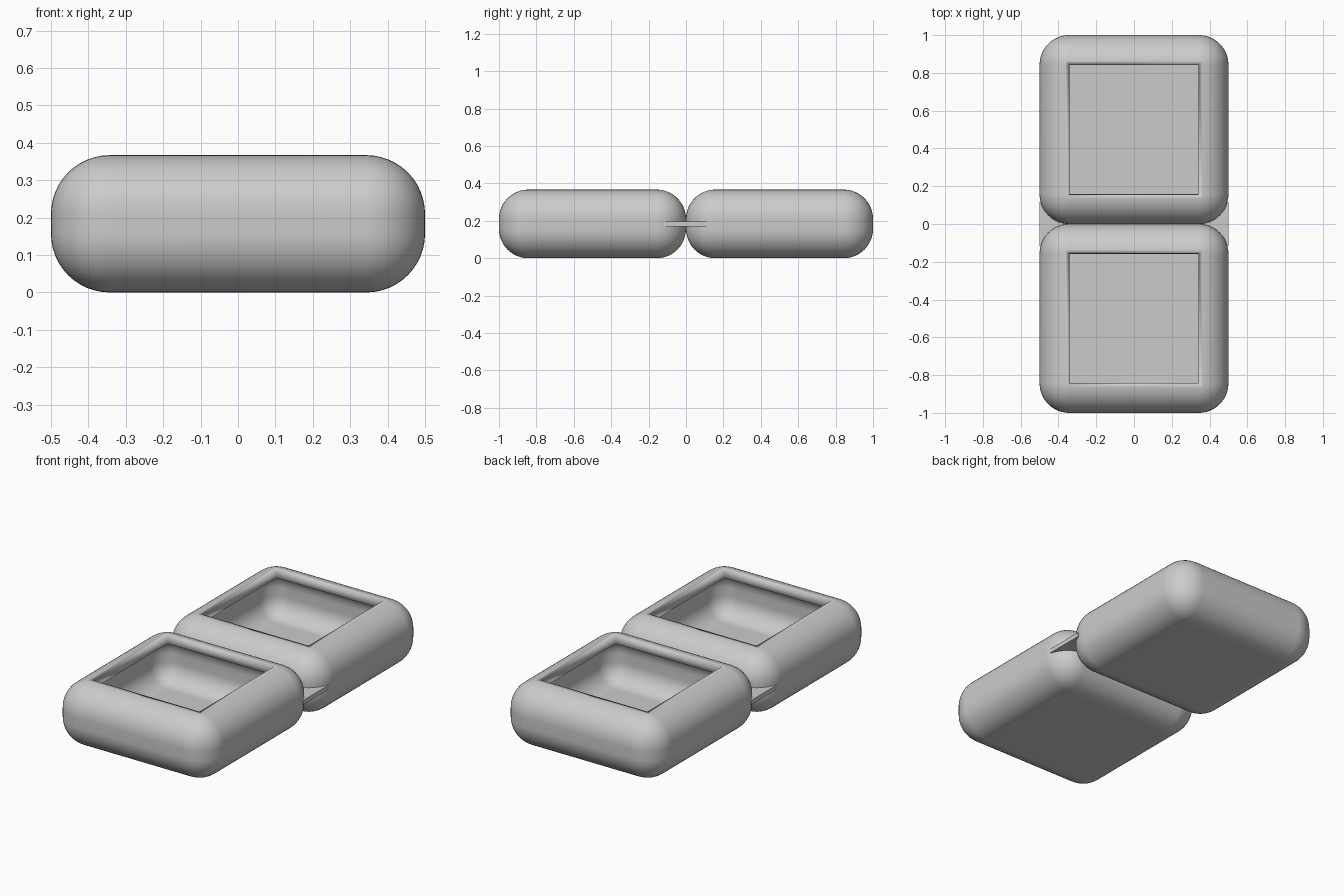
import bpy, bmesh, math

cube = bpy.data.objects.get("Cube")
if cube:
    bpy.data.objects.remove(cube, do_unlink=True)

HEIGHT, RADIUS, SEGMENTS, WALL = 0.367, 0.157, 12, 0.05
HINGE_HALF, HINGE_THICK = 0.117, 0.026

grey = bpy.data.materials.new("plain grey")
grey.use_nodes = True
colour = (0.6, 0.6, 0.6, 1)
grey.diffuse_color = colour
grey.node_tree.nodes["Principled BSDF"].inputs["Base Color"].default_value = colour


def add_object(name, bm):
    mesh = bpy.data.meshes.new(name)
    bm.to_mesh(mesh)
    bm.free()
    mesh.materials.append(grey)
    obj = bpy.data.objects.new(name, mesh)
    bpy.context.collection.objects.link(obj)
    bpy.ops.object.select_all(action="DESELECT")
    obj.select_set(True)
    bpy.context.view_layer.objects.active = obj
    bpy.ops.object.shade_smooth_by_angle(angle=math.radians(35))
    return obj


# Rounded tray: a fully bevelled block, open at its flat top, with thick walls
def tray(name, y):
    bm = bmesh.new()
    bmesh.ops.create_cube(bm, size=1)
    bmesh.ops.scale(bm, vec=(1, 1, HEIGHT), verts=bm.verts)
    bmesh.ops.bevel(bm, geom=bm.edges[:], offset=RADIUS, segments=SEGMENTS,
                    profile=0.5, affect="EDGES")
    bmesh.ops.translate(bm, vec=(0, y, HEIGHT / 2), verts=bm.verts)
    top = max(bm.faces, key=lambda f: f.calc_center_median().z)
    bmesh.ops.delete(bm, geom=[top], context="FACES_ONLY")
    obj = add_object(name, bm)
    shell = obj.modifiers.new("wall", "SOLIDIFY")
    shell.thickness = WALL
    shell.offset = -1
    obj.modifiers.new("flat_sides", "WEIGHTED_NORMAL").keep_sharp = True


tray("front_tray", -0.5)
tray("back_tray", 0.5)


# Hinge web: fills the gap between the rounded tray corners on one side
def hinge(name, side):
    bm = bmesh.new()
    start = math.asin((RADIUS - HINGE_HALF) / RADIUS)
    arc = []
    for i in range(SEGMENTS + 1):
        a = start + (math.pi / 2 - start) * i / SEGMENTS
        arc.append((0.5 - RADIUS + RADIUS * math.cos(a), RADIUS - RADIUS * math.sin(a)))
    outline = [(0.5, HINGE_HALF)] + arc
    outline += [(x, -y) for x, y in reversed(outline[:-1])]
    face = bm.faces.new([bm.verts.new((side * x, y, (HEIGHT - HINGE_THICK) / 2))
                         for x, y in outline])
    grown = bmesh.ops.extrude_face_region(bm, geom=[face])["geom"]
    bmesh.ops.translate(bm, vec=(0, 0, HINGE_THICK),
                        verts=[v for v in grown if isinstance(v, bmesh.types.BMVert)])
    bmesh.ops.recalc_face_normals(bm, faces=bm.faces)
    add_object(name, bm)


hinge("left_hinge", 1)
hinge("right_hinge", -1)
